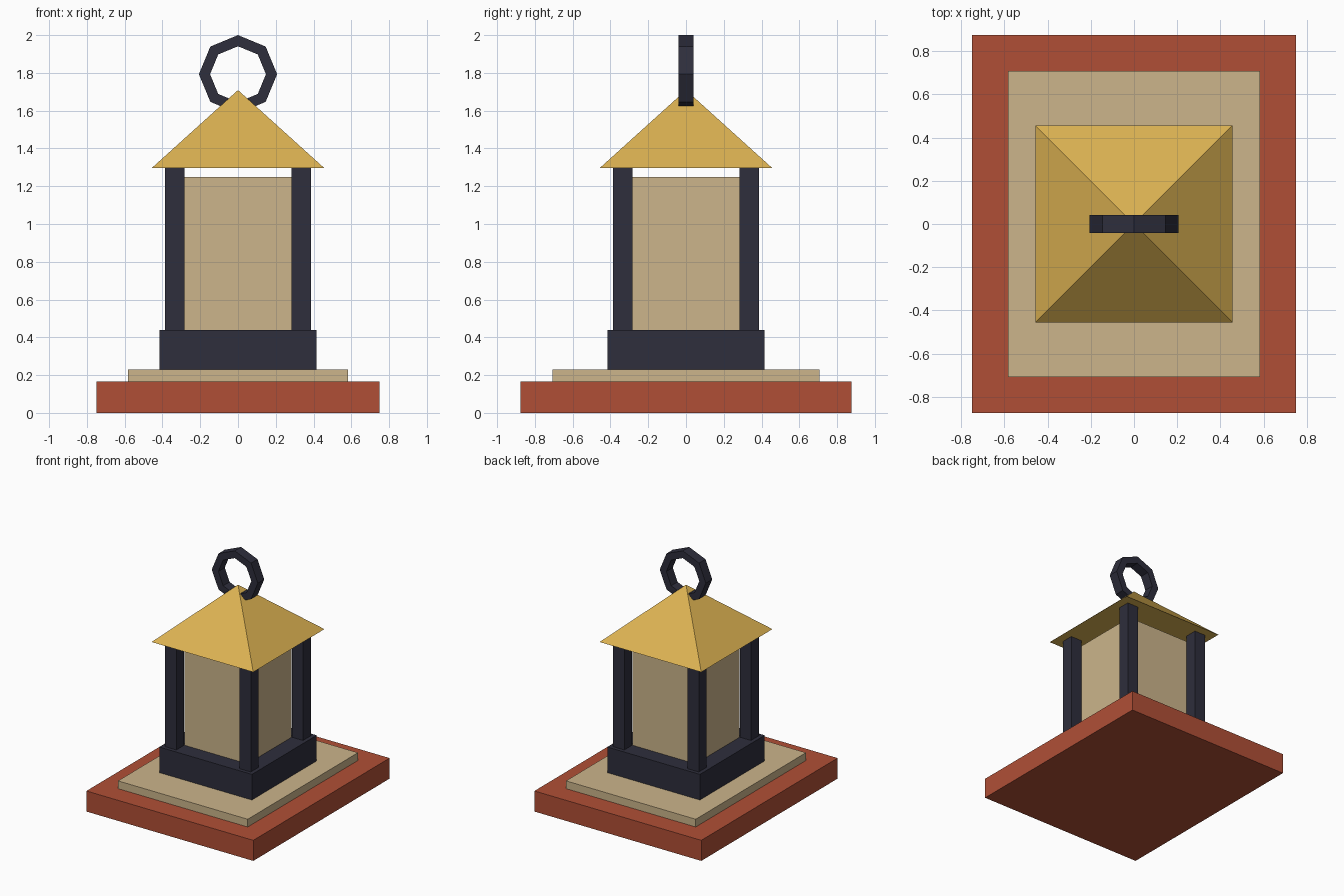
import bpy, bmesh, math

if "Cube" in bpy.data.objects:
    bpy.data.objects.remove(bpy.data.objects["Cube"])


def material(name, rgb):
    """Flat colour from 0-255 sRGB values, stored as linear."""
    lin = [((c / 255 + 0.055) / 1.055) ** 2.4 for c in rgb]
    m = bpy.data.materials.new(name)
    m.diffuse_color = (*lin, 1)
    m.use_nodes = True
    m.node_tree.nodes["Principled BSDF"].inputs["Base Color"].default_value = m.diffuse_color
    return m


RED = material("brick red", (176, 79, 54))
TAN = material("sand", (204, 181, 139))
GOLD = material("gold", (220, 178, 82))
DARK = material("dark iron", (46, 46, 60))


def finish(bm, name, mat):
    bmesh.ops.recalc_face_normals(bm, faces=bm.faces)
    mesh = bpy.data.meshes.new(name)
    bm.to_mesh(mesh)
    bm.free()
    mesh.materials.append(mat)
    ob = bpy.data.objects.new(name, mesh)
    bpy.context.collection.objects.link(ob)
    return ob


def box(name, mat, hx, hy, z0, z1, x=0, y=0):
    """Box with half sizes hx, hy between heights z0 and z1."""
    bm = bmesh.new()
    bmesh.ops.create_cube(bm, size=2)
    for v in bm.verts:
        v.co = (x + v.co.x * hx, y + v.co.y * hy, z1 if v.co.z > 0 else z0)
    return finish(bm, name, mat)


# Stepped base and lantern foot
box("base_slab", RED, 0.75, 0.875, 0, 0.167)
box("upper_slab", TAN, 0.583, 0.708, 0.167, 0.23)
box("lantern_foot", DARK, 0.416, 0.416, 0.23, 0.438)

# Lamp body, stopping just short of the roof
box("lamp_body", TAN, 0.284, 0.284, 0.438, 1.25)

# Corner posts
for sx, side in ((-1, "left"), (1, "right")):
    for sy, end in ((-1, "front"), (1, "back")):
        box(f"{end}_{side}_post", DARK, 0.0505, 0.0505, 0.438, 1.296,
            sx * 0.335, sy * 0.335)

# Pyramid roof
bm = bmesh.new()
eaves = [bm.verts.new((x * 0.457, y * 0.457, 1.296))
         for x, y in ((-1, -1), (1, -1), (1, 1), (-1, 1))]
apex = bm.verts.new((0, 0, 1.709))
bm.faces.new(eaves)
for i in range(4):
    bm.faces.new((eaves[i], eaves[(i + 1) % 4], apex))
finish(bm, "roof", GOLD)

# Eight-sided hanging ring with a rectangular section
SIDES, CENTRE_Z = 8, 1.793
section = ((0.207, -0.041), (0.207, 0.041), (0.148, 0.041), (0.148, -0.041))
bm = bmesh.new()
rings = []
for i in range(SIDES):
    a = math.tau * i / SIDES
    rings.append([bm.verts.new((r * math.cos(a), y, CENTRE_Z + r * math.sin(a)))
                  for r, y in section])
for i in range(SIDES):
    p, q = rings[i], rings[(i + 1) % SIDES]
    for j in range(4):
        k = (j + 1) % 4
        bm.faces.new((p[j], p[k], q[k], q[j]))
finish(bm, "hanging_ring", DARK)
